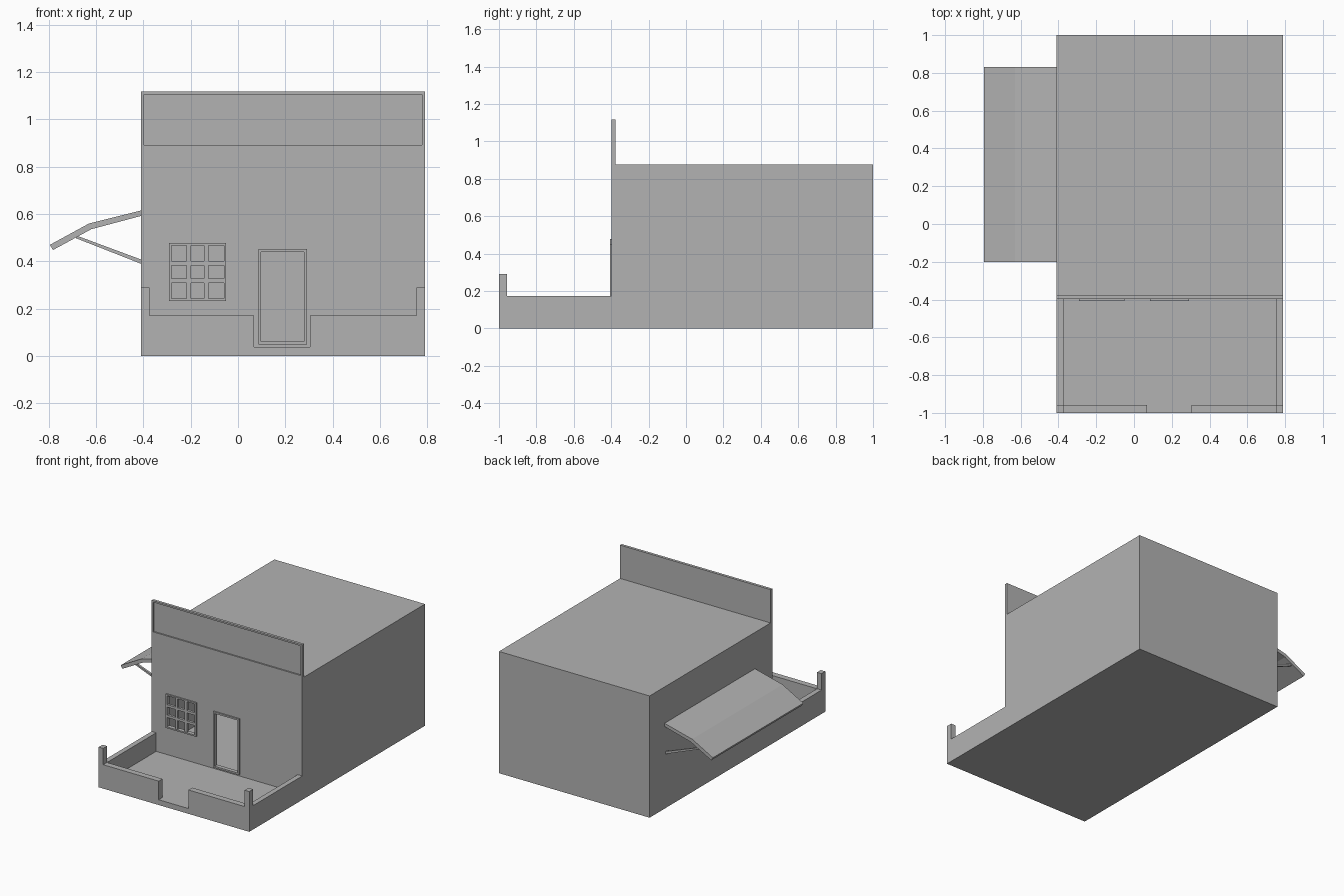
import bpy, bmesh
from mathutils import Vector

cube = bpy.data.objects.get("Cube")
if cube:
    bpy.data.objects.remove(cube, do_unlink=True)

grey = bpy.data.materials.new("plain_grey")
grey.use_nodes = True
colour = (0.45, 0.45, 0.45, 1)
grey.diffuse_color = colour
grey.node_tree.nodes["Principled BSDF"].inputs["Base Color"].default_value = colour


def prism(name, points, depth):
    """Extrude a closed outline of 3D points along a vector."""
    bm = bmesh.new()
    face = bm.faces.new([bm.verts.new(p) for p in points])
    top = bmesh.ops.extrude_face_region(bm, geom=[face])["geom"]
    verts = [g for g in top if isinstance(g, bmesh.types.BMVert)]
    bmesh.ops.translate(bm, verts=verts, vec=Vector(depth))
    bmesh.ops.recalc_face_normals(bm, faces=bm.faces)
    mesh = bpy.data.meshes.new(name)
    bm.to_mesh(mesh)
    bm.free()
    mesh.materials.append(grey)
    obj = bpy.data.objects.new(name, mesh)
    bpy.context.collection.objects.link(obj)
    return obj


def box(name, x, y, z):
    outline = [(x[0], y[0], z[0]), (x[1], y[0], z[0]), (x[1], y[1], z[0]), (x[0], y[1], z[0])]
    return prism(name, outline, (0, 0, z[1] - z[0]))


def boolean(target, other, operation="DIFFERENCE"):
    """Apply a boolean and discard the helper object."""
    mod = target.modifiers.new("boolean", "BOOLEAN")
    mod.operation, mod.solver, mod.object = operation, "EXACT", other
    with bpy.context.temp_override(object=target, active_object=target):
        bpy.ops.object.modifier_apply(modifier=mod.name)
    bpy.data.objects.remove(other, do_unlink=True)


def frame(name, x, y, z, border):
    obj = box(name, x, y, z)
    boolean(obj, box("cutter", (x[0] + border, x[1] - border), (y[0] - 1, y[1] + 1),
                     (z[0] + border, z[1] - border)))
    return obj


LEFT, RIGHT = -0.41, 0.79
FRONT, BACK, FLOOR, ROOF, TOP = -0.397, 1.0, 0.038, 0.877, 1.117
WALL = 0.02
DOOR_X, DOOR_Z = (0.086, 0.292), (0.049, 0.452)
WIN_X, WIN_Z = (-0.292, -0.05), (0.233, 0.477)
FRAME_Y = (FRONT - 0.01, FRONT + WALL)

# House shell with tall front wall
side = [(FRONT, 0), (BACK, 0), (BACK, ROOF), (FRONT + WALL, ROOF), (FRONT + WALL, TOP), (FRONT, TOP)]
house = prism("house_shell", [(LEFT, y, z) for y, z in side], (RIGHT - LEFT, 0, 0))
boolean(house, box("cutter", (LEFT + WALL, RIGHT - WALL), (FRONT + WALL, BACK - WALL), (FLOOR, ROOF - WALL)))
for x, z in ((DOOR_X, DOOR_Z), (WIN_X, WIN_Z)):
    boolean(house, box("cutter", x, (FRONT - 0.1, FRONT + 0.1), z))

# Recessed sign panel
boolean(house, box("cutter", (LEFT + 0.012, RIGHT - 0.012), (FRONT - 0.1, FRONT + 0.01), (0.892, TOP - 0.012)))

# Door and window frames
frame("door_frame", DOOR_X, FRAME_Y, DOOR_Z, 0.012)
frame("window_frame", WIN_X, FRAME_Y, WIN_Z, 0.01)
for i in (1, 2):
    cx = WIN_X[0] + 0.01 + i * 0.222 / 3
    cz = WIN_Z[0] + 0.01 + i * 0.224 / 3
    bar_y = (FRONT - 0.006, FRONT + 0.012)
    box(f"window_upright_bar_{i}", (cx - 0.009, cx + 0.009), bar_y, (WIN_Z[0] + 0.01, WIN_Z[1] - 0.01))
    box(f"window_cross_bar_{i}", (WIN_X[0] + 0.01, WIN_X[1] - 0.01), bar_y, (cz - 0.009, cz + 0.009))

# Walled porch with entrance gap and corner posts
EDGE, LOW = 0.036, 0.172
porch = box("porch", (LEFT, RIGHT), (-1, FRONT), (0, LOW))
boolean(porch, box("cutter", (LEFT + EDGE, RIGHT - EDGE), (-0.957, FRONT + 0.1), (FLOOR, 1)))
boolean(porch, box("cutter", (0.068, 0.305), (-1.1, -0.9), (FLOOR, 1)))
for name, x in (("right", LEFT), ("left", RIGHT - EDGE)):
    box(f"{name}_porch_post", (x, x + EDGE), (-1, -0.957), (LOW, 0.29))

# Bent side awning with two struts
awning = [(LEFT, 0.615), (-0.63, 0.56), (-0.795, 0.47), (-0.782, 0.448), (-0.62, 0.536), (LEFT, 0.592)]
prism("awning", [(x, -0.2, z) for x, z in awning], (0, 1.03, 0))
strut = [(LEFT, 0.408), (-0.685, 0.51), (-0.685, 0.498), (LEFT, 0.39)]
for name, y in (("front", -0.19), ("back", 0.805)):
    prism(f"{name}_awning_strut", [(x, y, z) for x, z in strut], (0, 0.015, 0))
